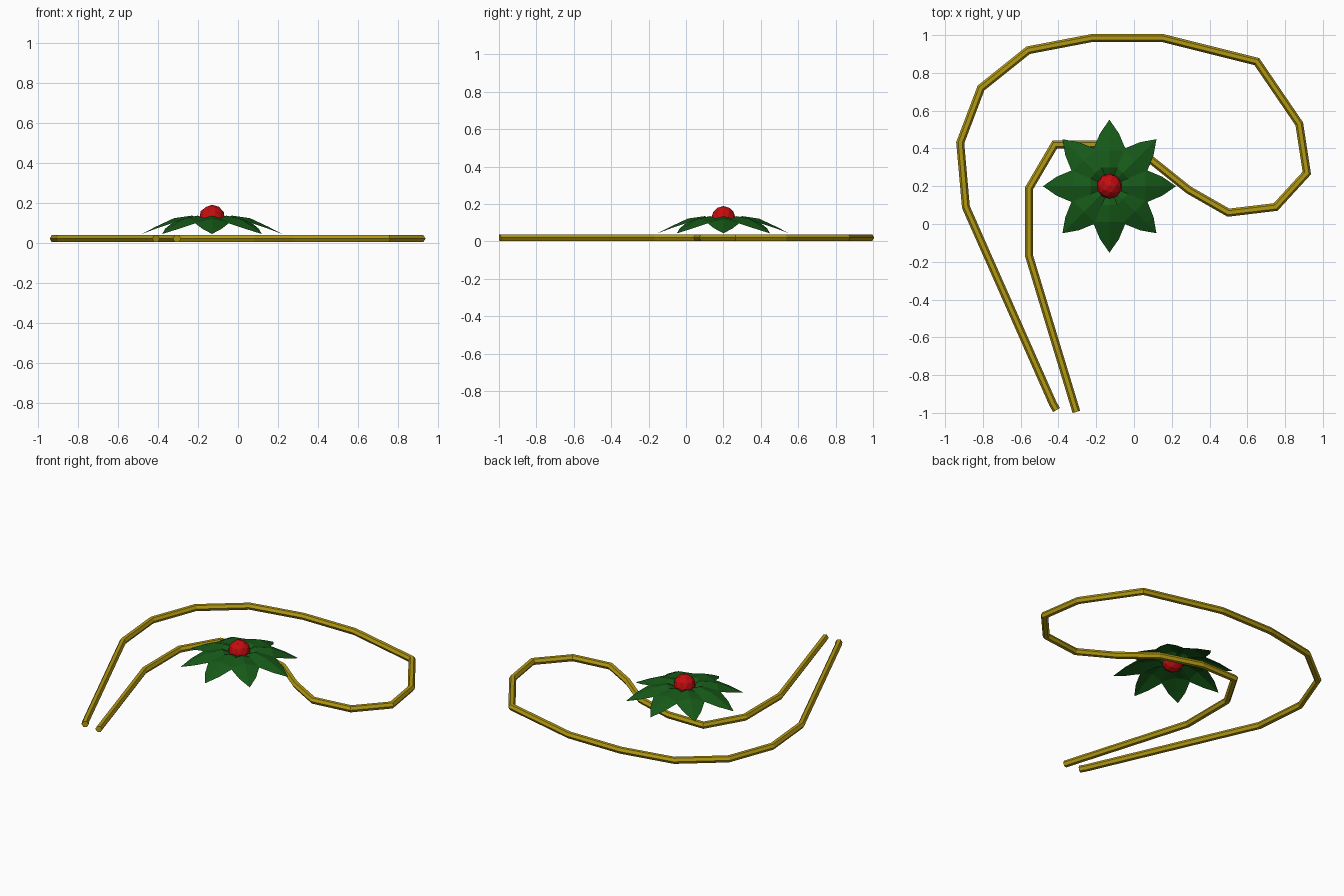
import bpy, bmesh, math
from mathutils import Vector, Matrix

cube = bpy.data.objects.get("Cube")
if cube:
    bpy.data.objects.remove(cube, do_unlink=True)


def material(name, rgb):
    m = bpy.data.materials.new(name)
    m.use_nodes = True
    m.diffuse_color = (*rgb, 1)
    m.node_tree.nodes["Principled BSDF"].inputs["Base Color"].default_value = (*rgb, 1)
    return m


def add_object(name, bm, mat):
    bmesh.ops.recalc_face_normals(bm, faces=bm.faces)
    mesh = bpy.data.meshes.new(name)
    bm.to_mesh(mesh)
    bm.free()
    mesh.materials.append(mat)
    ob = bpy.data.objects.new(name, mesh)
    bpy.context.collection.objects.link(ob)
    return ob


gold = material("gold", (0.45, 0.32, 0.006))
green = material("leaf green", (0.008, 0.10, 0.009))
red = material("berry red", (0.55, 0.004, 0.005))

# Bent hexagonal band, mitred at every corner
path = [(-.41, -.985), (-.43, -.95), (-.89, .09), (-.92, .43), (-.81, .72), (-.56, .92),
        (-.22, .985), (.15, .985), (.65, .86), (.875, .53), (.915, .27), (.75, .09),
        (.5, .06), (.29, .18), (.09, .34), (-.17, .42), (-.42, .42), (-.555, .19),
        (-.555, -.17), (-.305, -.995)]
pts = [Vector(p) for p in path]
R, SIDES = 0.021, 6
bm = bmesh.new()
rings = []
for i, p in enumerate(pts):
    a = (p - pts[max(i - 1, 0)]).normalized()
    b = (pts[min(i + 1, len(pts) - 1)] - p).normalized()
    t = (a + b).normalized()
    side = Vector((-t.y, t.x))
    stretch = 1 / max(0.5, t.dot(b if b.length else a))
    ring = []
    for k in range(SIDES):
        ang = math.tau * k / SIDES
        q = p + side * R * math.cos(ang) * stretch
        ring.append(bm.verts.new((q.x, q.y, 0.02 + R * math.sin(ang))))
    rings.append(ring)
for r0, r1 in zip(rings, rings[1:]):
    for k in range(SIDES):
        n = (k + 1) % SIDES
        bm.faces.new((r0[k], r0[n], r1[n], r1[k]))
bm.faces.new(rings[0])
bm.faces.new(rings[-1])
add_object("band", bm, gold)

# Eight arched leaves: distance, half width, rib height, edge height
centre = Vector((-.13, .2, 0))
profile = [(.02, .012, .10, .095), (.10, .05, .135, .12), (.19, .088, .122, .10),
           (.28, .05, .08, .07)]
for n in range(8):
    bm = bmesh.new()
    rows = [[bm.verts.new((r, -w, e)), bm.verts.new((r, 0, z)), bm.verts.new((r, w, e))]
            for r, w, z, e in profile]
    for a, b in zip(rows, rows[1:]):
        for k in (0, 1):
            bm.faces.new((a[k], b[k], b[k + 1], a[k + 1]))
    tip = bm.verts.new((.352, 0, .043))
    for k in (0, 1):
        bm.faces.new((rows[-1][k], tip, rows[-1][k + 1]))
    bm.transform(Matrix.Translation(centre) @ Matrix.Rotation(n * math.tau / 8, 4, 'Z'))
    add_object(f"leaf_{n + 1}", bm, green)

# Faceted berry
bm = bmesh.new()
bmesh.ops.create_icosphere(bm, subdivisions=2, radius=.066,
                           matrix=Matrix.Translation(centre + Vector((0, 0, .123))))
add_object("berry", bm, red)
